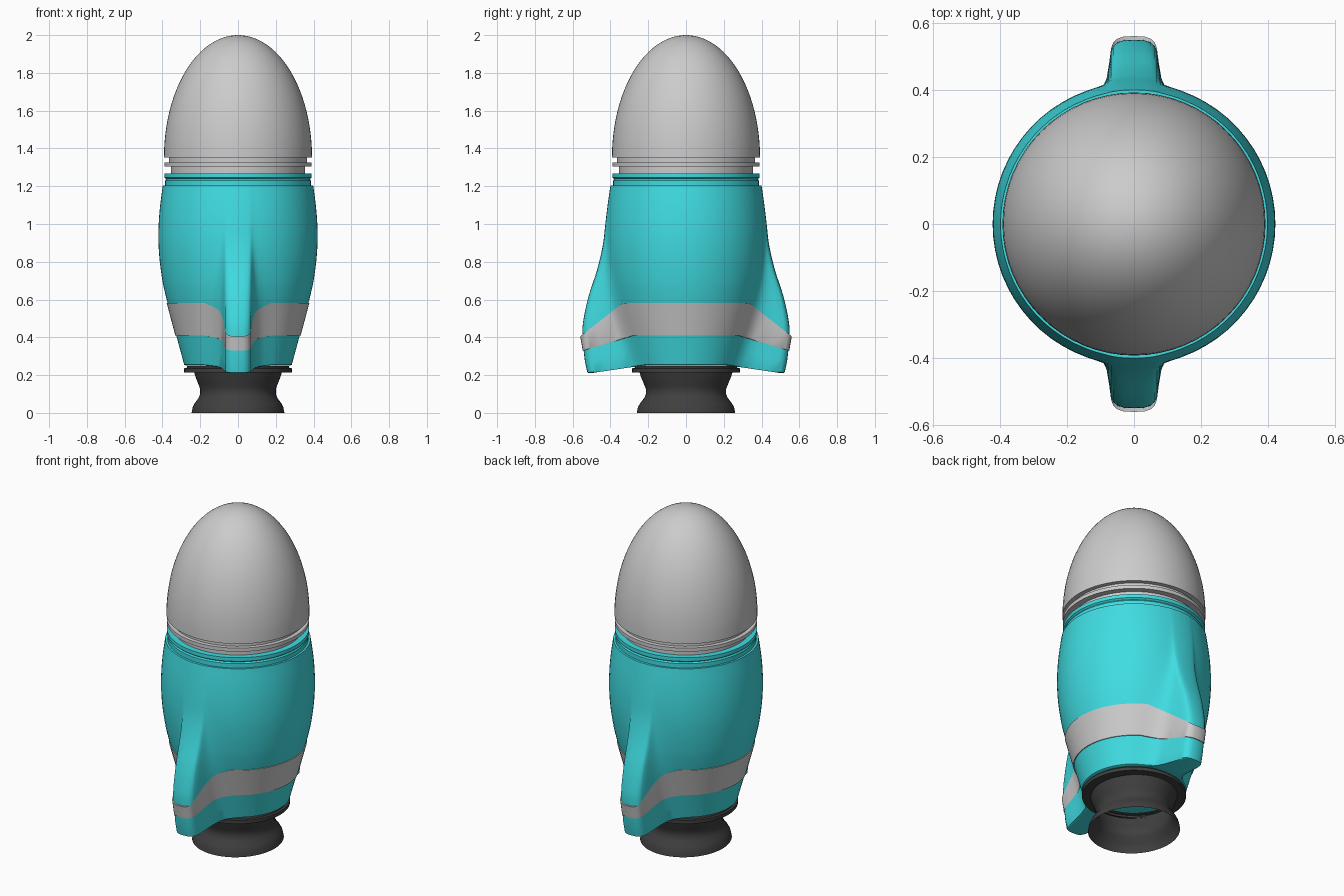
import bpy, bmesh, math

if "Cube" in bpy.data.objects:
    bpy.data.objects.remove(bpy.data.objects["Cube"])

def material(name, rgb):
    m = bpy.data.materials.new(name)
    m.diffuse_color = (*rgb, 1)
    m.use_nodes = True
    m.node_tree.nodes["Principled BSDF"].inputs["Base Color"].default_value = m.diffuse_color
    return m

TEAL = material("teal", (0.05, 0.72, 0.76))
BLACK = material("black", (0.05, 0.05, 0.05))

def skin(name, rings, mat=None, cap_top=False, cap_bottom=False):
    """Join equal-length rings of points (top to bottom) into one surface."""
    bm = bmesh.new()
    rows = [[bm.verts.new(p) for p in ring] for ring in rings]
    n = len(rows[0])
    for a, b in zip(rows, rows[1:]):
        for i in range(n):
            j = (i + 1) % n
            bm.faces.new((a[i], a[j], b[j], b[i]))
    if cap_top:
        bm.faces.new(rows[0][::-1])
    if cap_bottom:
        bm.faces.new(rows[-1])
    bmesh.ops.recalc_face_normals(bm, faces=bm.faces)
    me = bpy.data.meshes.new(name)
    bm.to_mesh(me)
    bm.free()
    ob = bpy.data.objects.new(name, me)
    bpy.context.collection.objects.link(ob)
    if mat:
        me.materials.append(mat)
    bpy.ops.object.select_all(action='DESELECT')
    ob.select_set(True)
    bpy.context.view_layer.objects.active = ob
    bpy.ops.object.shade_smooth_by_angle(angle=math.radians(32))
    return ob

def lathe(name, profile, mat=None, sy=1.0, n=64, **caps):
    rings = [[(r * math.sin(t), sy * r * math.cos(t), z)
              for t in (2 * math.pi * i / n for i in range(n))] for r, z in profile]
    return skin(name, rings, mat, **caps)

# fin cross-section: (distance from fin centre, share of the fin's projection)
FIN = [(0, 1), (.03, 1), (.05, .975), (.062, .92), (.068, .84), (.074, .6),
       (.082, .35), (.092, .18), (.11, .07), (.14, .015), (.18, 0)]

def hull_ring(zb, r, zt, tip):
    """Round hull section with a filleted fin at front and back; z dips toward the tips."""
    base = math.sqrt(r * r - .18 ** 2)
    quarter = []
    for x, w in FIN:
        y = math.sqrt(r * r - x * x) + w * (tip - r)
        k = max(0, (y - base) / (tip - base))
        quarter.append((x, y, zb + (zt - zb) * k))
    a0 = math.acos(.18 / r)
    for i in range(1, 13):
        a = a0 * (1 - i / 12)
        quarter.append((r * math.cos(a), r * math.sin(a), zb))
    right = quarter + [(x, -y, z) for x, y, z in quarter[-2::-1]]
    return right + [(-x, y, z) for x, y, z in right[-2:0:-1]]

def smooth_rows(rows, steps=4):
    """Catmull-Rom interpolation between profile rows."""
    p = [rows[0]] + rows + [rows[-1]]
    out = []
    for a, b, c, d in zip(p, p[1:], p[2:], p[3:]):
        for s in range(steps):
            t = s / steps
            out.append(tuple(.5 * (2 * v + (w - u) * t + (2 * u - 5 * v + 4 * w - q) * t * t
                                   + (3 * v - u - 3 * w + q) * t ** 3)
                             for u, v, w, q in zip(a, b, c, d)))
    return out + [rows[-1]]

# nose dome with the grooved rings under it
dome = [(.355, 1.26), (.355, 1.304), (.39, 1.304), (.39, 1.326), (.366, 1.326), (.366, 1.352)]
dome += [(.392 * math.cos(a), 1.352 + .648 * math.sin(a))
         for a in (math.pi / 2 * i / 24 for i in range(24))] + [(.004, 2.0)]
lathe("nose_dome", dome[::-1], cap_top=True, cap_bottom=True)

# teal collar on top of the hull
lathe("hull_collar", [(.34, 1.268), (.39, 1.268), (.39, 1.246), (.38, 1.238),
                      (.386, 1.23), (.386, 1.19)], TEAL, cap_top=True)

# hull rows: body height, body radius, fin tip height, fin tip reach
upper = smooth_rows([(1.204, .398, 1.204, .400), (1.10, .412, 1.10, .415),
                     (1.0, .420, 1.0, .427), (.90, .421, .89, .440),
                     (.80, .414, .76, .470), (.70, .400, .61, .518),
                     (.63, .385, .48, .545), (.583, .373, .405, .549)])
upper = [(1.204, .37, 1.204, .372)] + upper
skin("upper_hull", [hull_ring(*r) for r in upper], TEAL)

# pale stripe, standing slightly proud
stripe = [(.583, .373, .405, .549), (.583, .378, .405, .560),
          (.41, .332, .33, .547), (.41, .327, .33, .542)]
skin("stripe", [hull_ring(*r) for r in stripe])

# lower hull with fin undersides and closed floor
lower = [(.41, .327, .33, .542), (.333, .306, .27, .535), (.255, .285, .213, .522),
         (.253, .280, .21, .505), (.25, .27, .25, .271)]
skin("lower_hull", [hull_ring(*r) for r in lower], TEAL, cap_bottom=True)

# engine collar and open flared nozzle
lathe("engine_collar", [(.24, .248), (.27, .248), (.272, .238), (.285, .236),
                        (.285, .215), (.235, .213)], BLACK)
lathe("engine_nozzle", [(.235, .225), (.225, .19), (.207, .145), (.2, .125), (.2, .1),
                        (.208, .08), (.23, .05), (.24, .03), (.246, 0)], BLACK, sy=1.06)
